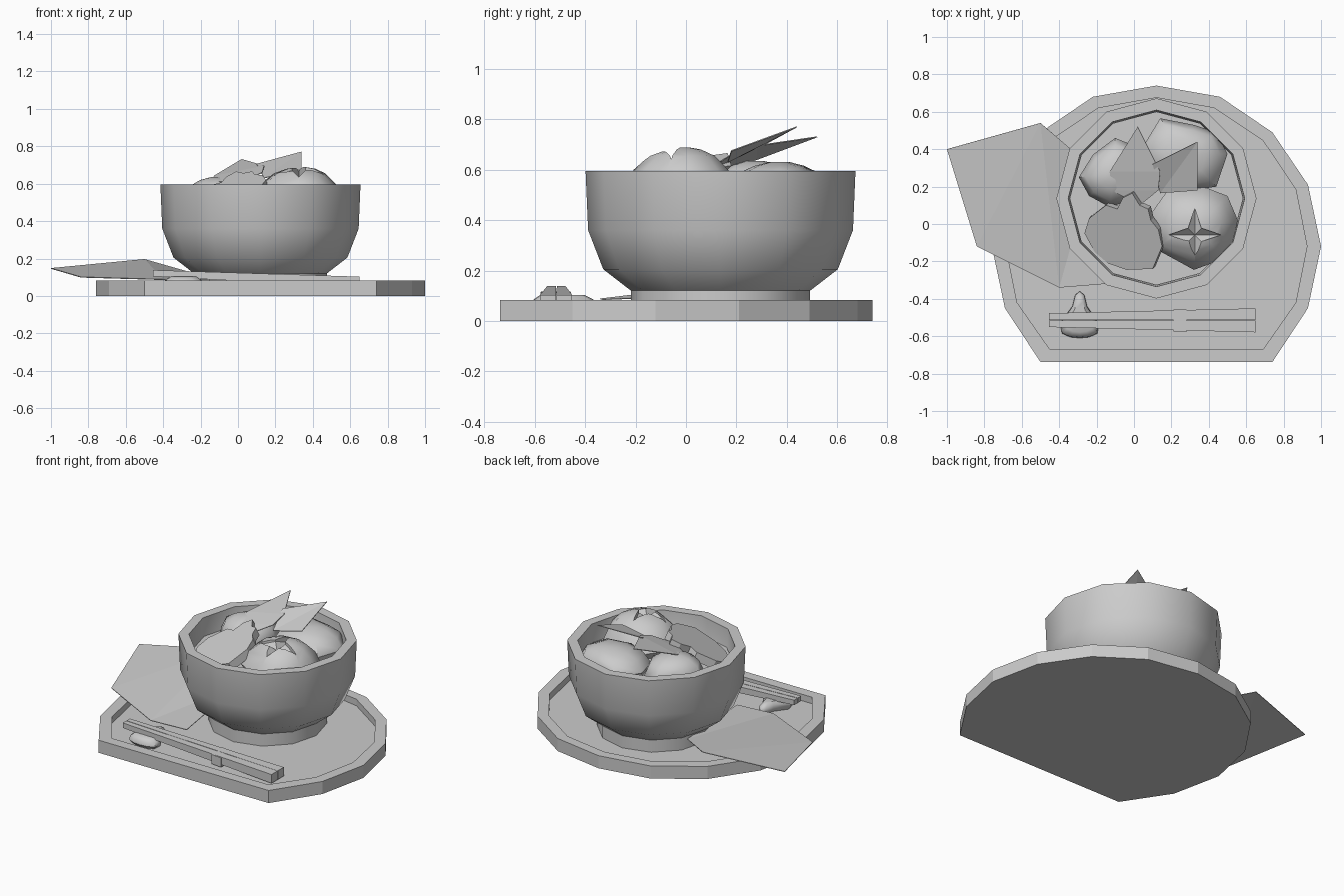
import bpy, bmesh, math

if "Cube" in bpy.data.objects:
    bpy.data.objects.remove(bpy.data.objects["Cube"])

CX, CY = 0.12, 0.137          # bowl centre
FLOOR = 0.04                  # tray floor height


def finish(name, bm, angle=None):
    bmesh.ops.recalc_face_normals(bm, faces=bm.faces)
    me = bpy.data.meshes.new(name)
    bm.to_mesh(me)
    bm.free()
    if angle:
        me.shade_smooth()
        me.set_sharp_from_angle(angle=math.radians(angle))
    ob = bpy.data.objects.new(name, me)
    bpy.context.collection.objects.link(ob)
    return ob


def loft(name, rings, angle=None):
    """Skin a stack of equal-length closed rings and cap both ends."""
    bm = bmesh.new()
    vs = [[bm.verts.new(p) for p in r] for r in rings]
    n = len(rings[0])
    for a, b in zip(vs, vs[1:]):
        for i in range(n):
            j = (i + 1) % n
            bm.faces.new((a[i], a[j], b[j], b[i]))
    bm.faces.new(vs[0])
    bm.faces.new(vs[-1])
    return finish(name, bm, angle)


def blob(name, outline, layers):
    """Rounded lump: one plan outline scaled at each (z, scale) layer."""
    cx = sum(p[0] for p in outline) / len(outline)
    cy = sum(p[1] for p in outline) / len(outline)
    return loft(name, [[(cx + (x - cx) * s, cy + (y - cy) * s, z) for x, y in outline]
                       for z, s in layers], 45)


def sheet(name, pts, tris, thick):
    bm = bmesh.new()
    vs = [bm.verts.new(p) for p in pts]
    for f in tris:
        bm.faces.new([vs[i] for i in f])
    ob = finish(name, bm)
    m = ob.modifiers.new("thickness", 'SOLIDIFY')
    m.thickness = thick
    m.offset = 0
    return ob


def mirror_ring(half, z):
    pts = [(CX + x, y, z) for x, y in half]
    return pts + [(CX - x, y, z) for x, y in reversed(half) if x > 0]


# Tray with raised rim
outer = [(0, .74), (.34, .68), (.62, .49), (.81, .21), (.88, -.12), (.81, -.45), (.62, -.738)]
inner = [(0, .675), (.31, .62), (.57, .445), (.745, .185), (.805, -.12), (.745, -.42), (.57, -.67)]
loft("tray", [mirror_ring(outer, 0), mirror_ring(outer, .083),
              mirror_ring(inner, .083), mirror_ring(inner, FLOOR)])


# Bowl: twelve-sided profile, outside up then inside down
def circle(r, z):
    return [(CX + r * math.cos(i * math.pi / 6), CY + r * math.sin(i * math.pi / 6), z)
            for i in range(12)]


profile = [(.355, FLOOR), (.355, .12), (.465, .205), (.525, .36), (.535, .595),
           (.472, .595), (.463, .40), (.40, .25), (.28, .17)]
loft("bowl", [circle(r, z) for r, z in profile], 40)
loft("broth", [circle(.462, .44), circle(.464, .475)])

# Dumplings at the back of the bowl
back = [(.14, .565), (.32, .53), (.44, .49), (.50, .375), (.44, .20), (.25, .17), (.08, .25), (.04, .40)]
blob("dumpling_back", back, [(.42, .8), (.52, 1), (.585, .82), (.615, .5), (.63, .2)])
left = [(-.10, .46), (-.22, .37), (-.295, .25), (-.24, .15), (-.13, .09), (.02, .14), (.08, .28), (.02, .41)]
blob("dumpling_left", left, [(.42, .8), (.51, 1), (.585, .82), (.62, .5), (.635, .2)])

# Mushroom cap with a star cut into the top
cap = [(.32, -.245), (.47, -.19), (.53, -.09), (.555, .02), (.50, .15), (.37, .20),
       (.18, .18), (.08, .04), (.11, -.13)]
mushroom = blob("mushroom_cap", cap, [(.44, .8), (.52, 1), (.6, .84), (.655, .58), (.68, .32), (.688, .1)])
bm = bmesh.new()
sx, sy = .325, -.058
low, high = [], []
for i in range(8):
    a, r = i * math.pi / 4, (.05 if i % 2 else .14)
    x, y = sx + r * math.cos(a), sy + r * math.sin(a)
    low.append(bm.verts.new((x, y, .672 if i % 2 else .635)))
    high.append(bm.verts.new((x, y, .80)))
tip = bm.verts.new((sx, sy, .635))
for i in range(8):
    j = (i + 1) % 8
    bm.faces.new((low[i], low[j], high[j], high[i]))
    bm.faces.new((tip, low[j], low[i]))
bm.faces.new(high)
cutter = finish("star_cutter", bm)
cutter.hide_render = True
cutter.hide_viewport = True
cut = mushroom.modifiers.new("star", 'BOOLEAN')
cut.operation = 'DIFFERENCE'
cut.solver = 'EXACT'
cut.object = cutter

# Tilted slice with a wavy back edge
edge = [(-.01, .165), (.03, .10), (.075, .08), (.09, .02), (.13, -.03), (.15, -.12), (.10, -.24),
        (-.04, -.245), (-.14, -.21), (-.21, -.15), (-.265, -.05), (-.24, .03), (-.15, .10), (-.09, .08),
        (-.06, .14)]


def slope(x, y):
    return .61 + .36 * x + .36 * y


loft("slice", [[(x + .015, y + .015, slope(x, y) - .05) for x, y in edge],
               [(x, y, slope(x, y)) for x, y in edge]])

# Garnish leaves
sheet("leaf_left", [(.02, .52, .73), (-.13, .28, .64), (-.12, .18, .61), (.03, .10, .61),
                    (.13, .18, .66), (.14, .28, .695)],
      [(0, 1, 5), (1, 2, 4, 5), (2, 3, 4)], .004)
sheet("leaf_right", [(.34, .44, .77), (.10, .32, .705), (.14, .165, .63), (.34, .18, .675)],
      [(0, 1, 2), (0, 2, 3)], .004)

# Napkin draped over the rim and under the bowl
sheet("napkin", [(-1, .40, .147), (-.50, .54, .195), (-.22, .30, .115), (-.15, -.32, .085),
                 (-.40, -.34, .087), (-.84, -.12, .10)],
      [(0, 1, 5), (1, 4, 5), (1, 2, 4), (2, 3, 4)], .004)

# Chopstick rest
rest = [(-.29, -.36), (-.265, -.38), (-.25, -.44), (-.19, -.53), (-.195, -.585), (-.24, -.605),
        (-.29, -.61), (-.34, -.605), (-.385, -.585), (-.395, -.53), (-.33, -.44), (-.315, -.38)]
blob("chopstick_rest", rest, [(FLOOR, .85), (.06, 1), (.085, .95), (.103, .7)])


# Pair of tapered chopsticks with a paper band
def bar(name, x0, a0, b0, z0, h0, x1, a1, b1, z1, h1):
    def ring(x, a, b, z, h):
        return [(x, a, z), (x, b, z), (x, b, z + h), (x, a, z + h)]
    loft(name, [ring(x0, a0, b0, z0, h0), ring(x1, a1, b1, z1, h1)])


for side, s in (("back", 1), ("front", -1)):
    bar("chopstick_" + side, -.455, -.514 + s * .002, -.514 + s * .037, .105, .033,
        .65, -.515 + s * .001, -.515 + s * .064, FLOOR + .005, .058)
bar("chopstick_band", .21, -.575, -.458, .055, .062, .28, -.577, -.456, .051, .062)
